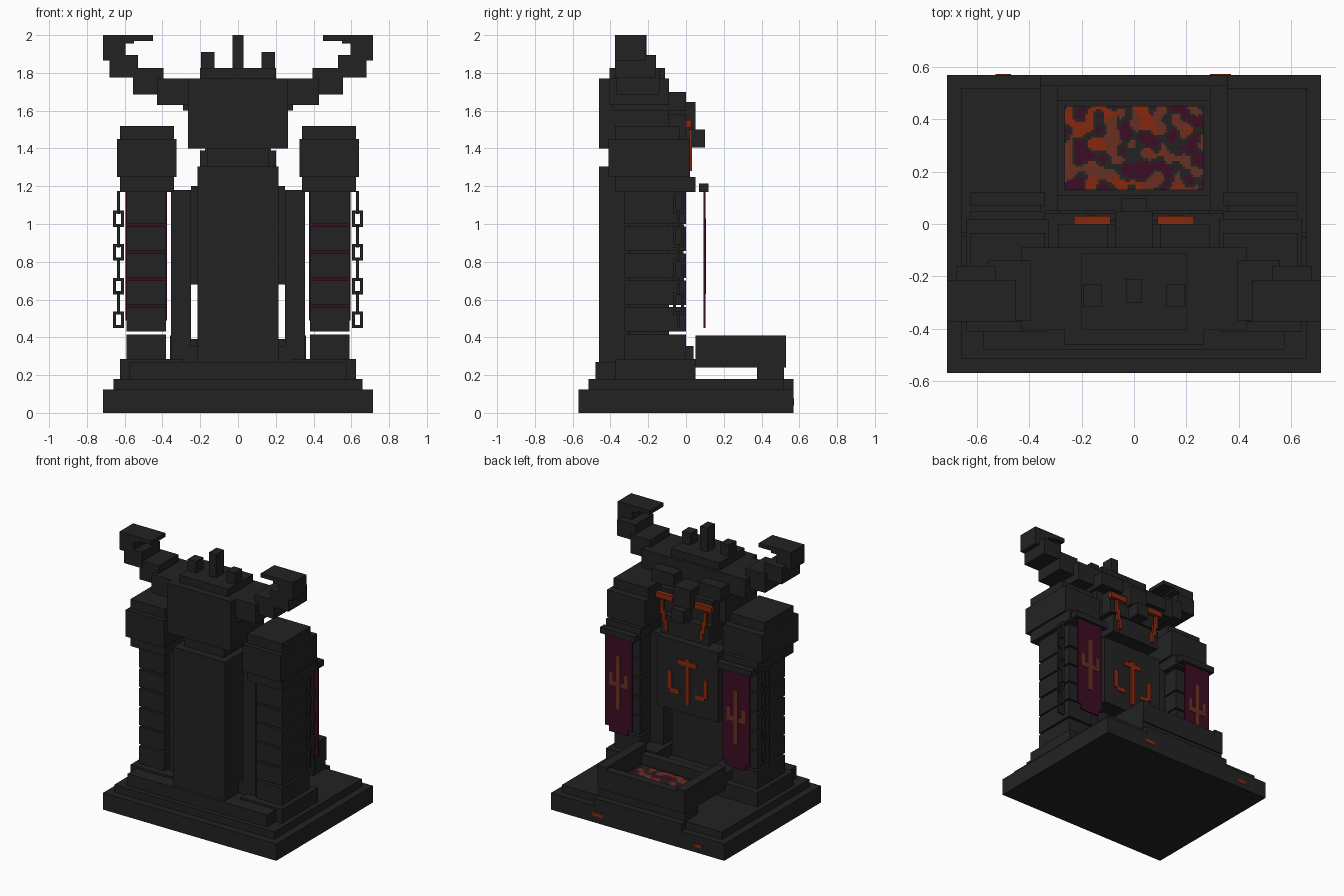
import bpy, bmesh, math
from mathutils import noise, Vector


def material(name, rgb):
    m = bpy.data.materials.new(name)
    m.diffuse_color = (*rgb, 1)
    return m


STONE = material("dark_stone", (0.0165, 0.0165, 0.0165))
MAROON = material("maroon_cloth", (0.045, 0.004, 0.017))
ORANGE = material("glowing_orange", (0.24, 0.022, 0.004))
RUST = material("rust_emblem", (0.14, 0.029, 0.016))


def boxes(name, blocks, mat=STONE, mirror=False):
    """Blocks are (x0, x1, y0, y1, z0, z1); mirror repeats them across x."""
    bm = bmesh.new()
    for x0, x1, y0, y1, z0, z1 in blocks:
        for s in ((1, -1) if mirror else (1,)):
            res = bmesh.ops.create_cube(bm, size=1)
            for v in res["verts"]:
                v.co = Vector((s * (x0 + x1) / 2 + v.co.x * (x1 - x0),
                               (y0 + y1) / 2 + v.co.y * (y1 - y0),
                               (z0 + z1) / 2 + v.co.z * (z1 - z0)))
    me = bpy.data.meshes.new(name)
    bm.to_mesh(me)
    bm.free()
    me.materials.append(mat)
    ob = bpy.data.objects.new(name, me)
    bpy.context.collection.objects.link(ob)
    return ob


# Stepped base
boxes("base_slab", [(-.715, .715, -.57, .57, 0, .125)])
boxes("second_step", [(-.66, .66, -.515, .52, .125, .18)])
boxes("rear_step", [(-.575, .575, -.48, .04, .18, .27)])
boxes("entry_step", [(-.36, .36, .45, .57, .125, .18)])
boxes("base_embers", [(.29, .37, .57, .573, .05, .075),
                      (-.53, -.47, .57, .573, .04, .065)], ORANGE)

# Raised basin with side, front and back rims
boxes("basin_support", [(-.36, .36, .375, .52, .18, .24)])
boxes("basin_floor", [(-.36, .36, .05, .53, .24, .275)])
boxes("basin_rims", [(-.36, -.29, .05, .53, .275, .41),
                     (.29, .36, .05, .53, .275, .41),
                     (-.29, .29, .47, .53, .275, .39),
                     (-.29, .29, .05, .11, .275, .35)])

# Molten surface, mottled by noise
nx, ny = 53, 32
bm = bmesh.new()
bmesh.ops.create_grid(bm, x_segments=nx, y_segments=ny, size=1)
for v in bm.verts:
    v.co = Vector((v.co.x * .265, .29 + v.co.y * .16, .282))
for f in bm.faces:
    c = f.calc_center_median()
    a = noise.noise(Vector((c.x * 17, c.y * 17, 3.1)))
    b = noise.noise(Vector((c.x * 9, c.y * 9, 8.7)))
    if a > .07:
        f.material_index = 3 if b < .12 else 2
    elif a < -.14:
        f.material_index = 1
me = bpy.data.meshes.new("molten_pool")
bm.to_mesh(me)
bm.free()
for m in (STONE, MAROON, ORANGE, RUST):
    me.materials.append(m)
bpy.context.collection.objects.link(bpy.data.objects.new("molten_pool", me))

# Central slab, side buttresses and neck
boxes("back_slab", [(-.215, .215, -.46, -.14, .18, 1.305)])
boxes("neck", [(-.165, .165, -.40, -.09, 1.305, 1.40)])
boxes("buttress", [(.25, .355, -.30, -.09, .18, 1.18)], mirror=True)
boxes("buttress_foot", [(.215, .355, -.30, .04, .18, .355)], mirror=True)

# Rune panel
boxes("rune_panel", [(-.25, .25, -.14, -.02, .68, 1.2)])
boxes("panel_rune", [(-.018, .018, -.02, -.012, .74, 1.09),
                     (-.075, .075, -.02, -.0125, 1.035, 1.07)], ORANGE)
boxes("rune_hooks", [(.13, .165, -.02, -.012, .83, .97),
                     (.065, .14, -.02, -.0125, .81, .845)], ORANGE, True)

# Columns of stacked blocks with gaps
boxes("column_plinth", [(.285, .625, -.375, .05, .18, .285)], mirror=True)
levels = [.285, .43, .572, .715, .858, 1.0]
boxes("column_blocks",
      [(.38, .59, -.325, 0, z, z + (.13 if z < 1 else .17)) for z in levels],
      mirror=True)
boxes("capital", [(.34, .625, -.375, .05, 1.17, 1.25),
                  (.325, .64, -.41, .02, 1.25, 1.45),
                  (.34, .625, -.375, -.035, 1.45, 1.52)], mirror=True)


# Hanging chains: links alternate between two directions
def link(cx, cy, z0, z1, half, along_x):
    t, parts = .008, []
    for lo, hi, a, b in ((-half, -half + 2 * t, z0, z1), (half - 2 * t, half, z0, z1),
                         (-half, half, z0, z0 + 2 * t), (-half, half, z1 - 2 * t, z1)):
        if along_x:
            parts.append((cx + lo, cx + hi, cy - t, cy + t, a, b))
        else:
            parts.append((cx - t, cx + t, cy + lo, cy + hi, a, b))
    return parts


chain = []
for i in range(4):
    z = .45 + i * .178
    chain += link(.632, -.04, z, z + .087, .029, True)
    chain += link(.632, -.04, z + .07, z + .19, .029, False)
boxes("chain", chain, mirror=True)

# Banners
boxes("banner_pole", [(.34, .625, .07, .12, 1.17, 1.215)], mirror=True)
boxes("banner", [(.375, .595, .092, .103, .49, 1.17),
                 (.405, .565, .092, .103, .45, .49)], MAROON, True)
boxes("banner_emblem", [(.468, .502, .103, .107, .63, 1.03),
                        (.41, .56, .103, .1065, .80, .835),
                        (.41, .437, .103, .107, .82, .90),
                        (.533, .56, .103, .107, .82, .90)], RUST, True)

# Horned head
boxes("head", [(-.265, .265, -.46, -.09, 1.40, 1.77),
               (-.2, .2, -.405, -.11, 1.77, 1.825)])
boxes("face", [(-.215, .215, -.09, .0, 1.41, 1.58),
               (-.07, .07, -.09, .05, 1.50, 1.645)])
boxes("brow", [(.10, .29, -.13, 0, 1.60, 1.70)], mirror=True)
boxes("snout", [(-.05, .05, -.07, .10, 1.405, 1.50)])
boxes("jaw", [(-.20, .20, -.14, .015, 1.25, 1.39)])
boxes("eyes", [(.09, .23, 0, .03, 1.51, 1.55)], ORANGE, True)
boxes("eye_streaks", [(.165, .19, .015, .033, 1.40, 1.50),
                      (.15, .175, .015, .033, 1.34, 1.43),
                      (.135, .16, .015, .033, 1.28, 1.36)], ORANGE, True)
boxes("crown_spikes", [(-.03, .03, -.30, -.21, 1.82, 2.0),
                       (-.195, -.125, -.315, -.23, 1.82, 1.91),
                       (.125, .195, -.315, -.23, 1.82, 1.91)])
boxes("horn", [(.25, .43, -.405, -.09, 1.63, 1.77),
               (.25, .29, -.39, -.10, 1.60, 1.65),
               (.395, .555, -.37, -.14, 1.685, 1.825),
               (.53, .68, -.375, -.16, 1.775, 1.895),
               (.595, .715, -.375, -.215, 1.865, 2.0),
               (.45, .60, -.375, -.215, 1.97, 2.0),
               (.55, .60, -.375, -.215, 1.955, 1.98)], mirror=True)
